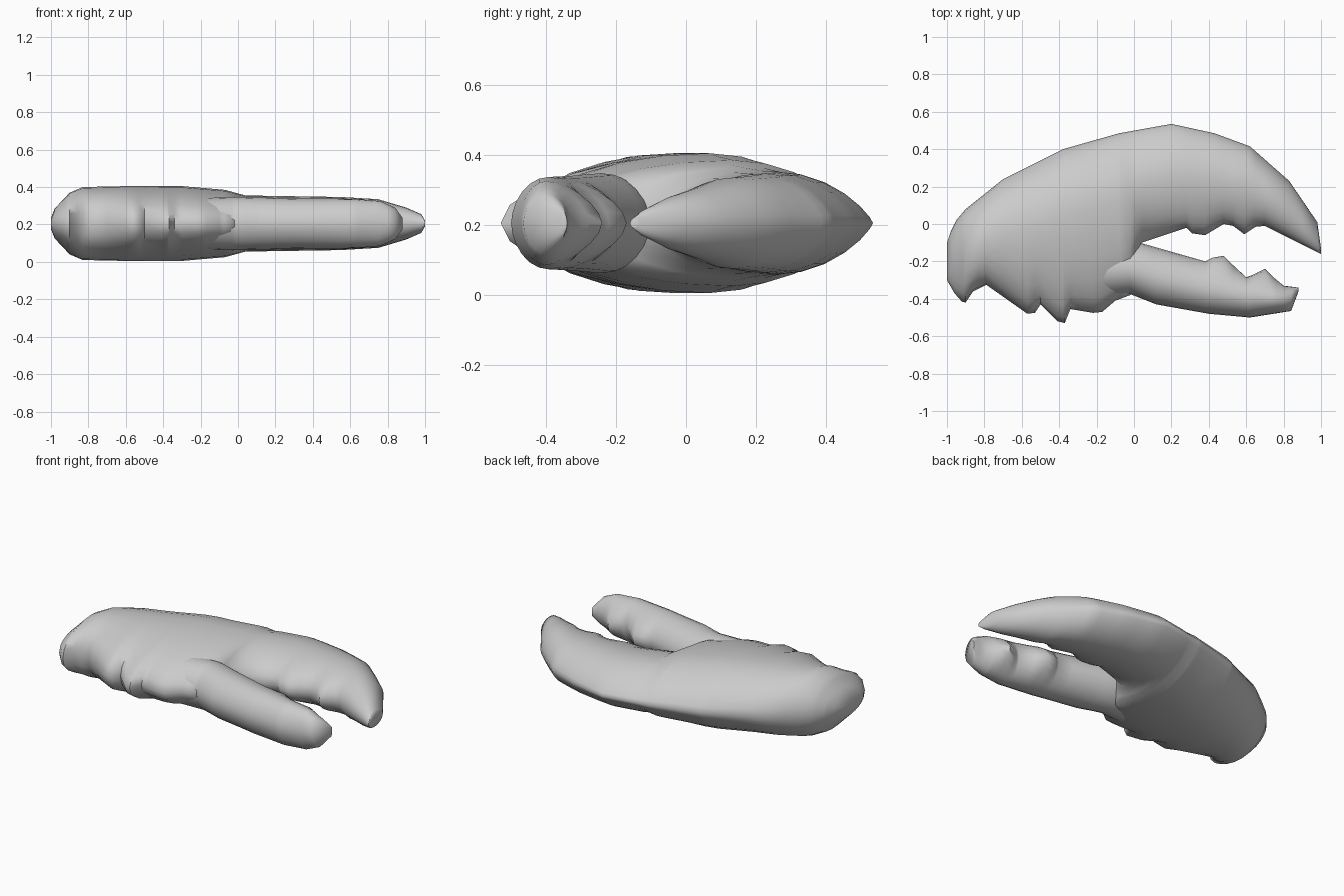
import bpy, bmesh
from math import sin, cos, pi

if "Cube" in bpy.data.objects:
    bpy.data.objects.remove(bpy.data.objects["Cube"])

ZC = 0.205   # mid-plane height
N = 24       # points around each cross-section


def lerp(pts, x):
    """Piecewise-linear lookup in a list of (x, value) points."""
    if x <= pts[0][0]:
        return pts[0][1]
    for (x0, v0), (x1, v1) in zip(pts, pts[1:]):
        if x <= x1:
            return v0 + (v1 - v0) * (x - x0) / (x1 - x0)
    return pts[-1][1]


def loft(name, low, high, low_base, high_base, ridge, half, p_low, p_high):
    """Lens-shaped sections along x. The base outlines shape the body;
    knobs and teeth of the true outlines fade away from the rim."""
    bm = bmesh.new()
    rings = []
    for x in sorted({p[0] for p in low + high + half}):
        lo, hi, h = lerp(low, x), lerp(high, x), lerp(half, x)
        blo, bhi = lerp(low_base, x), lerp(high_base, x)
        mid = blo + (bhi - blo) * lerp(ridge, x)
        ring = []
        for i in range(N):
            t = 2 * pi * i / N
            c, s = cos(t), sin(t)
            w = abs(c) ** 3
            if c > 0:
                y, p = mid + c * (bhi - mid) + w * (hi - bhi), p_high
            else:
                y, p = mid + c * (mid - blo) + w * (lo - blo), p_low
            z = ZC + h * abs(s) ** lerp(p, x) * (1 if s > 0 else -1)
            ring.append(bm.verts.new((x, y, z)))
        rings.append(ring)
    for a, b in zip(rings, rings[1:]):
        for i in range(N):
            j = (i + 1) % N
            bm.faces.new((a[i], a[j], b[j], b[i]))
    bm.faces.new(rings[0])
    bm.faces.new(rings[-1])
    bmesh.ops.recalc_face_normals(bm, faces=bm.faces)
    me = bpy.data.meshes.new(name)
    bm.to_mesh(me)
    bm.free()
    ob = bpy.data.objects.new(name, me)
    bpy.context.collection.objects.link(ob)
    bpy.ops.object.select_all(action='DESELECT')
    ob.select_set(True)
    bpy.context.view_layer.objects.active = ob
    bpy.ops.object.shade_smooth_by_angle(angle=1.1)
    return ob


# palm with the fixed upper finger: knobbly wrist edge, then toothed inner edge
back = [(-1, -.1), (-.98, -.04), (-.95, .02), (-.9, .08), (-.7, .24), (-.38, .4),
        (-.08, .485), (.2, .535), (.43, .485), (.62, .415), (.83, .23),
        (.98, .01), (1, -.13)]
loft("palm_and_upper_finger",
     low=[(-1, -.3), (-.96, -.37), (-.92, -.415), (-.9, -.42), (-.86, -.36),
          (-.79, -.325), (-.57, -.48), (-.53, -.475), (-.5, -.43), (-.41, -.52),
          (-.37, -.53), (-.34, -.455), (-.22, -.475), (-.17, -.47), (-.1, -.41),
          (-.02, -.38), (.01, -.24), (.04, -.1), (.28, -.02), (.31, -.05), (.38, -.06),
          (.48, 0), (.53, -.01), (.59, -.055), (.65, -.015), (.7, -.01),
          (.98, -.15), (1, -.16)],
     high=back,
     low_base=[(-1, -.3), (-.9, -.36), (-.79, -.34), (-.57, -.43), (-.2, -.44),
               (-.02, -.37), (.04, -.1), (.28, -.01), (.5, 0), (.7, -.01),
               (.98, -.15), (1, -.16)],
     high_base=back,
     ridge=[(-1, .5), (-.83, .5), (-.4, .58), (-.05, .6), (.04, .52), (1, .5)],
     half=[(-1, .03), (-.98, .08), (-.9, .165), (-.83, .195), (-.6, .2),
           (-.3, .2), (-.07, .18), (.04, .15), (.55, .142), (.75, .13),
           (.9, .085), (.98, .05), (1, .015)],
     p_low=[(-.85, .85), (-.4, 1), (1, 1)],
     p_high=[(-.9, 1), (-.4, 1.4), (.2, 1.6), (.5, 1.4), (.9, 1.1)])

# movable lower finger, its root blended into the palm
front = [(-.25, -.41), (-.02, -.375), (.12, -.43), (.4, -.48), (.62, -.5),
         (.84, -.465), (.88, -.36)]
loft("lower_finger",
     low=front,
     high=[(-.25, -.07), (.03, -.1), (.38, -.2), (.42, -.18), (.48, -.17),
           (.53, -.22), (.6, -.285), (.64, -.27), (.7, -.24), (.74, -.28),
           (.8, -.33), (.88, -.34)],
     low_base=front,
     high_base=[(-.25, -.07), (.03, -.1), (.38, -.2), (.6, -.27), (.8, -.33),
                (.88, -.34)],
     ridge=[(-.25, .48), (.4, .46), (.88, .5)],
     half=[(-.25, .135), (-.03, .143), (.1, .14), (.3, .135), (.62, .132),
           (.76, .12), (.84, .085), (.88, .03)],
     p_low=[(0, 1.1)],
     p_high=[(0, 1.1)])
